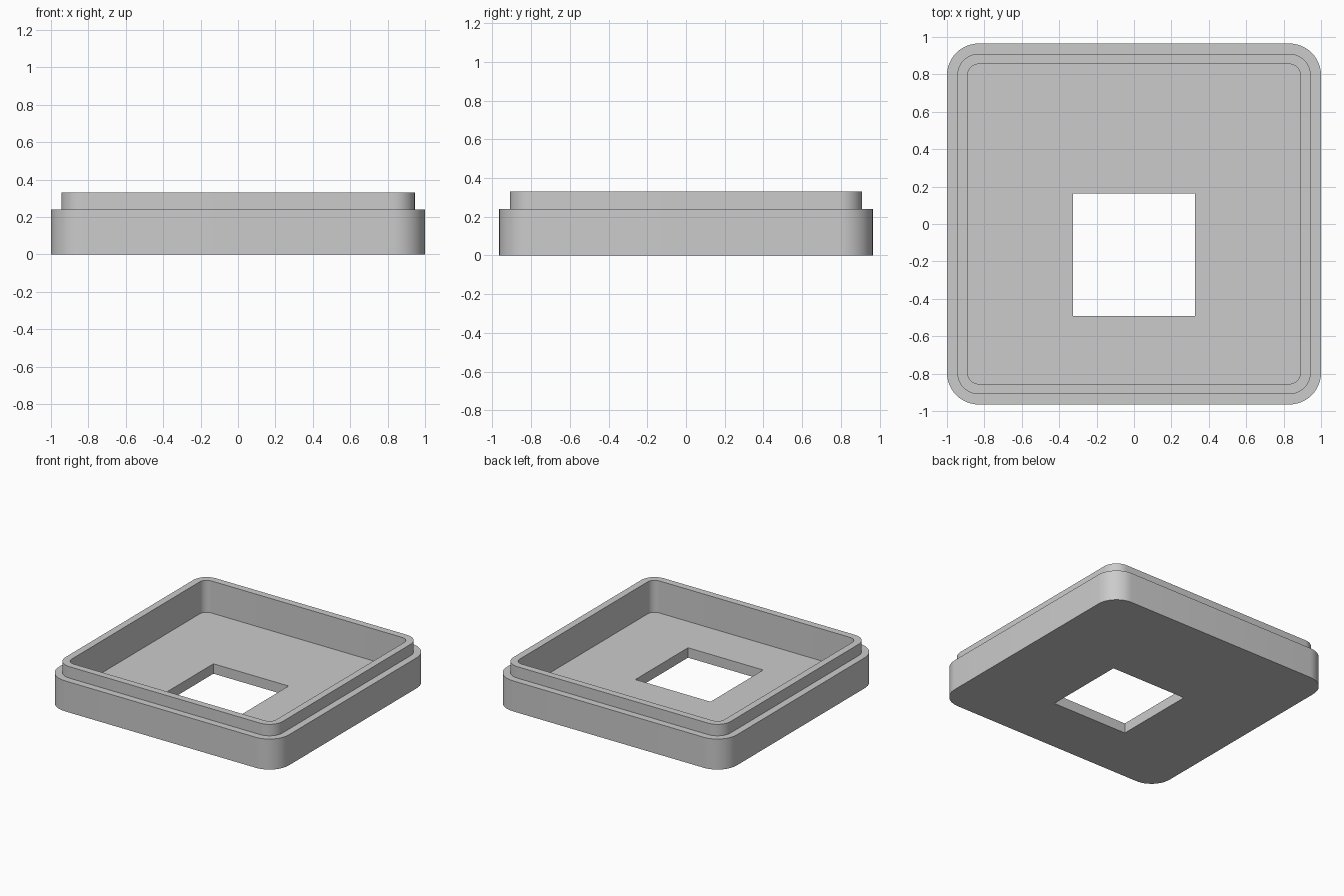
import bpy
import bmesh
from math import cos, sin, pi, radians

cube = bpy.data.objects.get("Cube")
if cube:
    bpy.data.objects.remove(cube, do_unlink=True)

# Material
grey = bpy.data.materials.new("light_grey")
grey.use_nodes = True
colour = (0.6, 0.6, 0.6, 1)
grey.diffuse_color = colour
grey.node_tree.nodes["Principled BSDF"].inputs["Base Color"].default_value = colour

STEPS = 12          # segments per rounded corner
FLOOR = 0.078       # thickness of the base plate
STEP_Z, TOP_Z = 0.24, 0.33

bm = bmesh.new()


def ring(hx, hy, z, radius=0, cy=0):
    """Closed rectangular loop of vertices, with rounded corners if radius > 0."""
    verts = []
    for i, (sx, sy) in enumerate([(1, 1), (-1, 1), (-1, -1), (1, -1)]):
        for k in range(STEPS + 1 if radius else 1):
            a = (i + k / STEPS) * pi / 2
            verts.append(bm.verts.new((sx * (hx - radius) + radius * cos(a),
                                       cy + sy * (hy - radius) + radius * sin(a), z)))
    return verts


def wall(lower, upper):
    """Join two loops of equal count with quads."""
    n = len(lower)
    for i in range(n):
        j = (i + 1) % n
        bm.faces.new((lower[i], lower[j], upper[j], upper[i]))


def plate(outline, hole):
    """Fill the flat area between an outline and a hole."""
    edges = []
    for loop in (outline, hole):
        edges += [bm.edges.get((v, loop[i - 1])) for i, v in enumerate(loop)]
    bmesh.ops.triangle_fill(bm, use_beauty=True, use_dissolve=False, edges=edges)


# Outer wall, shoulder, raised lip, rim and inner wall
shell = [ring(1.0, 0.965, 0, 0.17), ring(1.0, 0.965, STEP_Z, 0.17),
         ring(0.945, 0.91, STEP_Z, 0.115), ring(0.945, 0.91, TOP_Z, 0.115),
         ring(0.89, 0.855, TOP_Z, 0.06), ring(0.89, 0.855, FLOOR, 0.06)]
for lower, upper in zip(shell, shell[1:]):
    wall(lower, upper)

# Square opening through the base, then underside and inner floor
window = [ring(0.327, 0.327, z, cy=-0.165) for z in (0, FLOOR)]
wall(*window)
plate(shell[0], window[0])
plate(shell[-1], window[1])

bmesh.ops.recalc_face_normals(bm, faces=bm.faces)
mesh = bpy.data.meshes.new("tray_cover")
bm.to_mesh(mesh)
bm.free()
mesh.materials.append(grey)
tray = bpy.data.objects.new("tray_cover", mesh)
bpy.context.collection.objects.link(tray)

# Smooth rounded corners, sharp rims
bpy.ops.object.select_all(action="DESELECT")
tray.select_set(True)
bpy.context.view_layer.objects.active = tray
bpy.ops.object.shade_smooth_by_angle(angle=radians(30))
